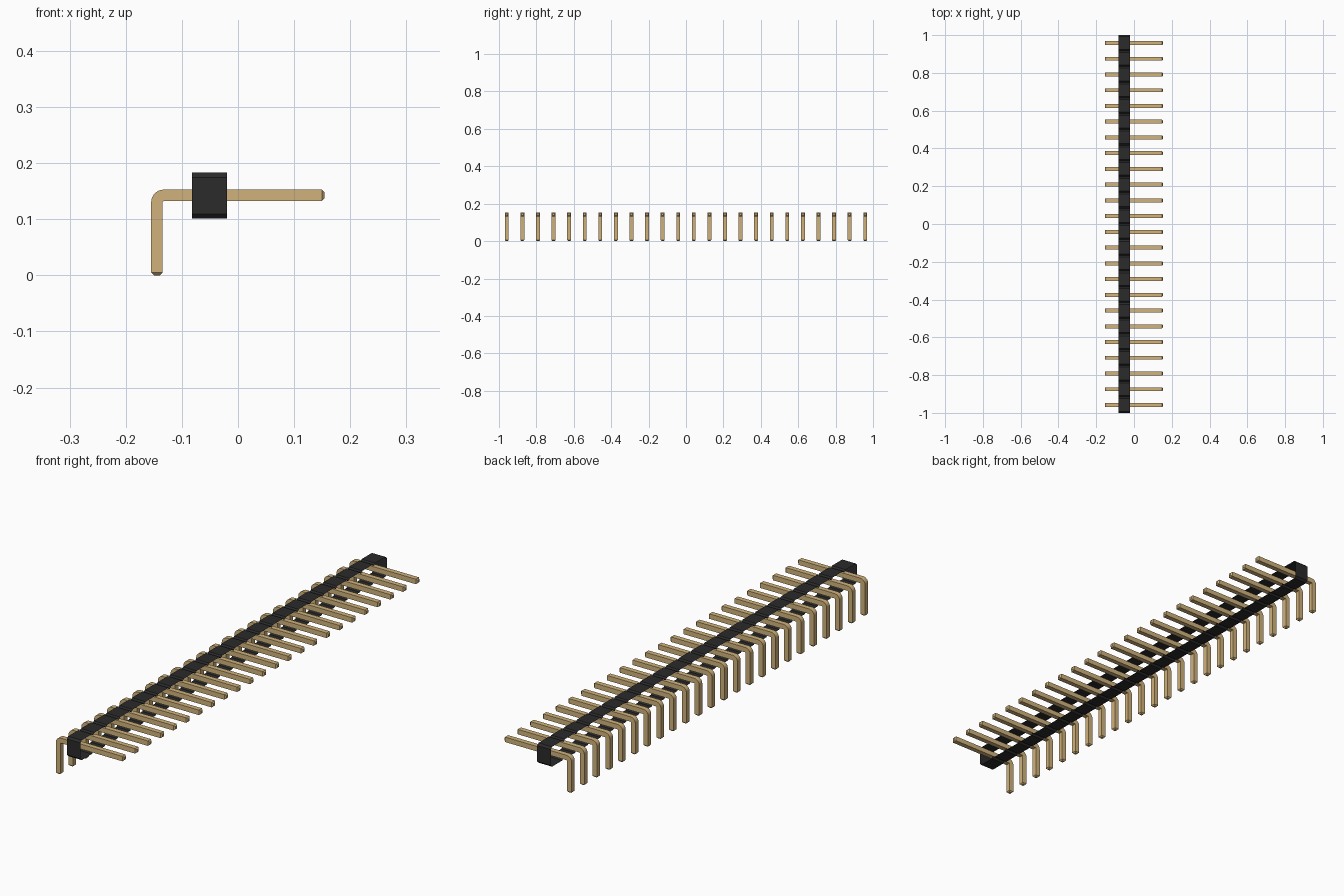
import bpy, bmesh, math
from mathutils import Vector

if "Cube" in bpy.data.objects:
    bpy.data.objects.remove(bpy.data.objects["Cube"])

COUNT = 24
PITCH = 2.0 / COUNT


def material(name, rgb, metallic=0.0):
    m = bpy.data.materials.new(name)
    m.use_nodes = True
    m.diffuse_color = (*rgb, 1)
    m.node_tree.nodes["Principled BSDF"].inputs["Base Color"].default_value = (*rgb, 1)
    return m


gold = material("gold", (0.64, 0.45, 0.20))
black = material("black_plastic", (0.024, 0.0235, 0.0235))


def add_object(name, mesh, location=(0, 0, 0)):
    ob = bpy.data.objects.new(name, mesh)
    ob.location = location
    bpy.context.collection.objects.link(ob)
    return ob


# Housing: notched sleeve around the pins, open on its two long sides
X0, X1, Z0, Z1, C = -0.082, -0.020, 0.101, 0.183, 0.0083
outline = []
for i in range(COUNT):
    a, b = -1 + i * PITCH, -1 + (i + 1) * PITCH
    outline += [(a, Z0 + C), (a + C, Z0), (b - C, Z0)]
outline.append((1, Z0 + C))
for i in reversed(range(COUNT)):
    a, b = -1 + i * PITCH, -1 + (i + 1) * PITCH
    outline += [(b, Z1 - C), (b - C, Z1), (a + C, Z1)]
outline.append((-1, Z1 - C))

bm = bmesh.new()
left = [bm.verts.new((X0, y, z)) for y, z in outline]
right = [bm.verts.new((X1, y, z)) for y, z in outline]
for i in range(len(outline)):
    j = (i + 1) % len(outline)
    bm.faces.new((left[i], left[j], right[j], right[i]))
housing_mesh = bpy.data.meshes.new("housing")
bm.to_mesh(housing_mesh)
bm.free()
housing_mesh.materials.append(black)
add_object("housing", housing_mesh)

# Pin: square section swept up, around a bend and out along x
W = 0.0205           # pin thickness
TIP = W / 4          # tip chamfer
R_IN = 0.002         # inner bend radius
R = R_IN + W / 2     # bend radius on the centre line
PX, PZ = -0.1445, 0.1425   # centre lines of the two legs
END = 0.1545

# Stations: centre x, centre z, path angle from vertical, section scale
stations = [(PX, 0, 0, 0.5), (PX, TIP, 0, 1)]
for k in range(9):
    t = math.radians(90) * k / 8
    stations.append((PX + R - R * math.cos(t), PZ - R + R * math.sin(t), t, 1))
stations += [(END - TIP, PZ, math.pi / 2, 1), (END, PZ, math.pi / 2, 0.5)]

bm = bmesh.new()
rings = []
for x, z, t, s in stations:
    across = Vector((math.cos(t), 0, -math.sin(t)))
    side = Vector((0, 1, 0))
    h = W / 2 * s
    rings.append([bm.verts.new(Vector((x, 0, z)) + across * u * h + side * v * h)
                  for u, v in ((-1, -1), (1, -1), (1, 1), (-1, 1))])
for r, q in zip(rings, rings[1:]):
    for i in range(4):
        j = (i + 1) % 4
        bm.faces.new((r[i], r[j], q[j], q[i]))
bm.faces.new(rings[0])
bm.faces.new(rings[-1])
bmesh.ops.recalc_face_normals(bm, faces=bm.faces)
pin_mesh = bpy.data.meshes.new("pin")
bm.to_mesh(pin_mesh)
bm.free()
pin_mesh.materials.append(gold)

# Smooth bend, sharp pin edges
first = add_object("pin_01", pin_mesh, (0, -1 + PITCH / 2, 0))
bpy.ops.object.select_all(action='DESELECT')
first.select_set(True)
bpy.context.view_layer.objects.active = first
bpy.ops.object.shade_smooth_by_angle(angle=math.radians(30))

# Row of pins sharing one mesh
for i in range(1, COUNT):
    add_object(f"pin_{i + 1:02d}", pin_mesh, (0, -1 + PITCH * (i + 0.5), 0))
